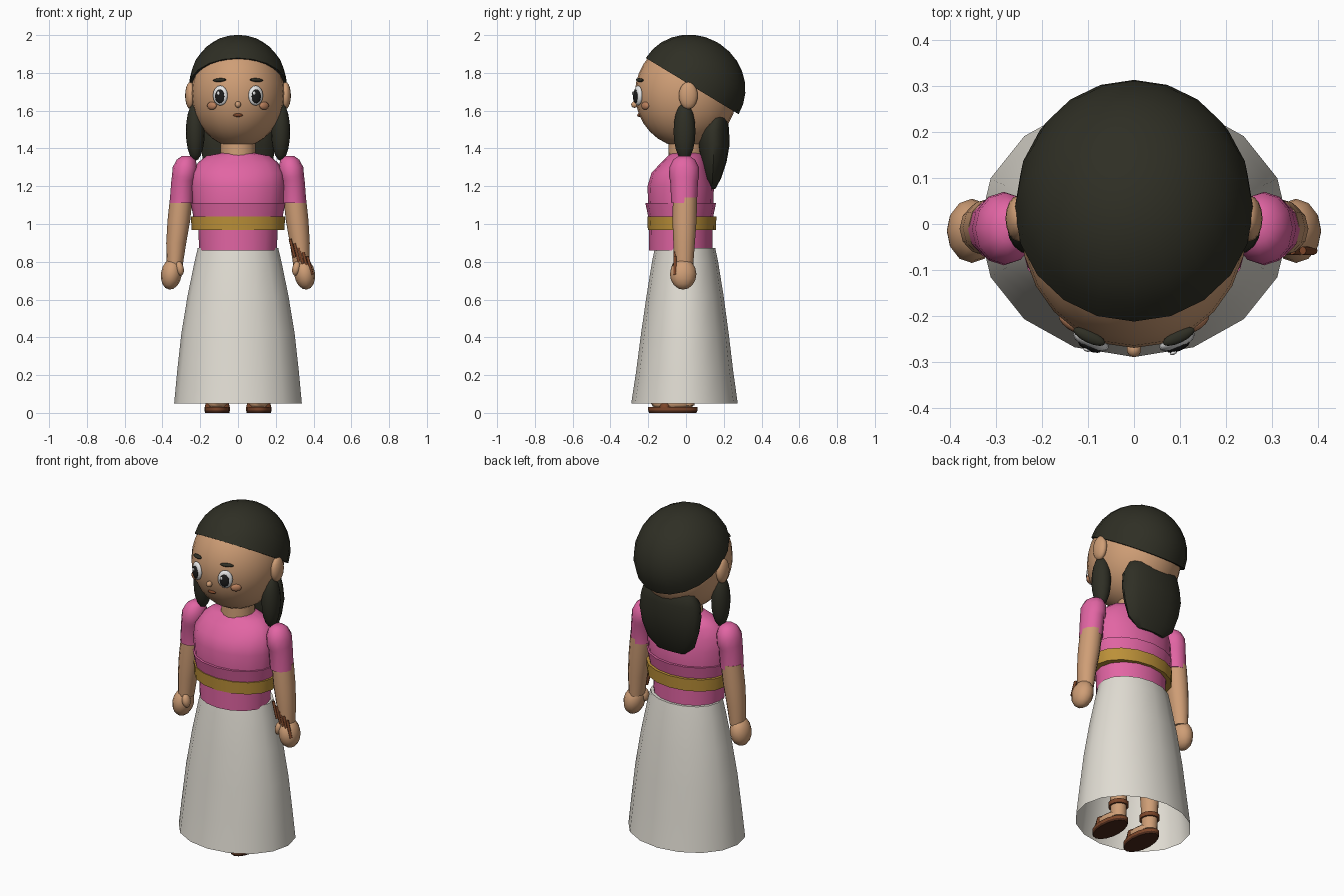
import bpy, bmesh, math
from mathutils import Matrix, Vector


def mat(name, r, g, b):
    m = bpy.data.materials.new(name)
    m.diffuse_color = (r, g, b, 1)
    return m


HAIR = mat("dark_hair", 0.028, 0.028, 0.018)
SKIN = mat("skin", 0.62, 0.34, 0.18)
PINK = mat("pink_cloth", 0.76, 0.13, 0.37)
GOLD = mat("gold_cloth", 0.50, 0.28, 0.04)
WHITE = mat("white_cloth", 0.75, 0.72, 0.65)
BROWN = mat("brown_leather", 0.20, 0.06, 0.022)
SOLE = mat("dark_sole", 0.07, 0.022, 0.01)
EYE = mat("eye_white", 0.85, 0.85, 0.85)
BLACK = mat("pupil_black", 0.012, 0.012, 0.012)
BLUSH = mat("blush", 0.50, 0.22, 0.11)


def finish(name, bm, material, angle=50):
    bmesh.ops.recalc_face_normals(bm, faces=bm.faces[:])
    me = bpy.data.meshes.new(name)
    bm.to_mesh(me)
    bm.free()
    me.materials.append(material)
    me.shade_smooth()
    me.set_sharp_from_angle(angle=math.radians(angle))
    ob = bpy.data.objects.new(name, me)
    bpy.context.collection.objects.link(ob)
    return ob


def ball(name, loc, radii, material, rot=(0, 0, 0), seg=16, rings=10):
    bm = bmesh.new()
    bmesh.ops.create_uvsphere(bm, u_segments=seg, v_segments=rings, radius=1)
    bmesh.ops.scale(bm, vec=radii, verts=bm.verts)
    ob = finish(name, bm, material)
    ob.location, ob.rotation_euler = loc, rot
    return ob


def loft(name, rings, material, seg=16, bottom=True, top=True):
    """Skin ellipses given as (x, y, z, rx, ry), lowest first."""
    bm = bmesh.new()
    loops = []
    for x, y, z, rx, ry in rings:
        loops.append([bm.verts.new((x + rx * math.cos(a), y + ry * math.sin(a), z))
                      for a in (2 * math.pi * i / seg for i in range(seg))])
    for lo, hi in zip(loops, loops[1:]):
        for i in range(seg):
            j = (i + 1) % seg
            bm.faces.new((lo[i], lo[j], hi[j], hi[i]))
    if bottom:
        bm.faces.new(loops[0][::-1])
    if top:
        bm.faces.new(loops[-1])
    return finish(name, bm, material)


# Head, neck
HC, HR = Vector((0, 0, 1.69)), (0.247, 0.27, 0.285)
ball("head", HC, HR, SKIN, seg=24, rings=16)
loft("neck", [(0, 0, 1.33, 0.095, 0.095), (0, 0, 1.46, 0.09, 0.09)], SKIN)


def on_face(name, x, z, radii, material, out=0.0, roll=0.0):
    """Flattened ball lying on the face, turned to follow it."""
    y = -HR[1] * math.sqrt(1 - (x / HR[0]) ** 2 - ((z - HC.z) / HR[2]) ** 2)
    yaw = math.atan2(x / HR[0] ** 2, -y / HR[1] ** 2)
    pos = (x + out * math.sin(yaw), y - out * math.cos(yaw), z)
    ball(name, pos, radii, material, (0, roll, yaw), 14, 8)


# Face and side pieces
for s, side in ((-1, "left"), (1, "right")):
    on_face(side + "_eye", s * 0.092, 1.68, (0.042, 0.018, 0.053), EYE, 0.004)
    on_face(side + "_pupil", s * 0.09, 1.676, (0.027, 0.010, 0.037), BLACK, 0.017)
    on_face(side + "_eye_glint", s * 0.085 - 0.008, 1.692, (0.008, 0.004, 0.010), EYE, 0.026)
    on_face(side + "_brow", s * 0.095, 1.762, (0.038, 0.014, 0.010), HAIR, 0.006, s * 0.06)
    on_face(side + "_cheek", s * 0.138, 1.626, (0.030, 0.013, 0.021), BLUSH, 0.001)
    ball(side + "_ear", (s * 0.252, 0.012, 1.68), (0.028, 0.05, 0.072), SKIN)
    ball(side + "_hair_lock", (s * 0.226, -0.008, 1.49), (0.05, 0.058, 0.155), HAIR)
on_face("nose", 0, 1.632, (0.016, 0.018, 0.017), SKIN, 0.008)
on_face("mouth", 0, 1.576, (0.026, 0.010, 0.009), BROWN, 0.001)

# Hair cap: tilted half ellipsoid
cap = []
for i in range(8):
    a = math.radians(i * 12.5)
    cap.append((0, 0, 0.267 * math.sin(a), 0.26 * math.cos(a), 0.287 * math.cos(a)))
hair = loft("hair_cap", cap, HAIR, seg=20)
hair.location = (0, 0.033, 1.73)
hair.rotation_euler = (math.radians(-31.2), 0, 0)

# Hair falling down the back
loft("back_hair", [
    (0, 0.14, 1.185, 0.09, 0.015), (0, 0.14, 1.24, 0.155, 0.045),
    (0, 0.145, 1.33, 0.185, 0.07), (0, 0.147, 1.42, 0.198, 0.084),
    (0, 0.145, 1.50, 0.19, 0.083), (0, 0.16, 1.56, 0.165, 0.06),
    (0, 0.165, 1.59, 0.12, 0.03)], HAIR)

# Top: waist, flared hem, bodice, sash
TY = -0.028
loft("waist", [(0, TY, 0.86, 0.205, 0.168), (0, TY, 1.06, 0.215, 0.17)], PINK)
loft("bodice_hem", [(0, TY, 1.03, 0.235, 0.17), (0, TY, 1.11, 0.25, 0.187)], PINK)
loft("bodice", [
    (0, TY, 1.10, 0.243, 0.172), (0, TY, 1.20, 0.25, 0.176),
    (0, TY, 1.27, 0.243, 0.155), (0, -0.01, 1.325, 0.212, 0.122),
    (0, 0, 1.362, 0.165, 0.095), (0, 0, 1.375, 0.095, 0.085)], PINK)
loft("sash", [(0, -0.022, 0.968, 0.245, 0.18), (0, -0.022, 1.04, 0.25, 0.183)], GOLD)

# Skirt, open at the bottom
loft("skirt", [
    (0, -0.008, 0.05, 0.338, 0.282), (0, -0.007, 0.22, 0.322, 0.257),
    (0, -0.006, 0.42, 0.30, 0.232), (0, -0.005, 0.62, 0.267, 0.204),
    (0, -0.005, 0.80, 0.23, 0.175), (0, -0.005, 0.872, 0.213, 0.16)],
    WHITE, bottom=False)

# Arms, hands, legs, sandals
for s, side in ((-1, "left"), (1, "right")):
    loft(side + "_sleeve", [
        (s * 0.298, -0.01, 1.112, 0.064, 0.068), (s * 0.29, -0.01, 1.23, 0.063, 0.074),
        (s * 0.284, -0.01, 1.25, 0.066, 0.08), (s * 0.28, -0.01, 1.30, 0.066, 0.078),
        (s * 0.275, -0.01, 1.34, 0.05, 0.058), (s * 0.272, -0.01, 1.36, 0.025, 0.03)], PINK, 12)
    loft(side + "_arm", [
        (s * 0.335, -0.012, 0.78, 0.042, 0.05), (s * 0.327, -0.01, 0.90, 0.053, 0.057),
        (s * 0.313, -0.008, 1.02, 0.06, 0.064), (s * 0.30, -0.005, 1.14, 0.06, 0.064)], SKIN, 12)
    ball(side + "_hand", (s * 0.353, -0.015, 0.735), (0.055, 0.07, 0.083), SKIN,
         (0, s * -0.15, 0), 12, 8)
    ball(side + "_thumb", (s * 0.308, -0.05, 0.765), (0.022, 0.028, 0.04), SKIN,
         (0, s * 0.2, 0), 10, 6)

    x = s * 0.11
    loft(side + "_leg", [(x, 0, 0.04, 0.042, 0.045), (x, 0, 0.16, 0.045, 0.05),
                         (x, 0, 0.40, 0.06, 0.065), (x, 0, 0.84, 0.07, 0.075)], SKIN, 12)
    ball(side + "_foot", (x, -0.07, 0.05), (0.06, 0.115, 0.04), SKIN, seg=12, rings=8)
    loft(side + "_sole", [(x, -0.07, 0.0, 0.064, 0.125), (x, -0.07, 0.012, 0.067, 0.13)], SOLE)
    loft(side + "_sandal", [(x, -0.07, 0.012, 0.067, 0.13), (x, -0.07, 0.03, 0.067, 0.13)], BROWN)
    loft(side + "_toe_strap", [(x, -0.11, 0.03, 0.066, 0.04), (x, -0.11, 0.075, 0.056, 0.03),
                               (x, -0.11, 0.092, 0.03, 0.024)], BROWN, 12)
    loft(side + "_ankle_strap", [(x, 0, 0.11, 0.054, 0.058),
                                 (x, 0, 0.135, 0.054, 0.058)], BROWN, 12)

# Row of thin slanted bars across one wrist
for i in range(5):
    bar = loft("wrist_bar_%d" % (i + 1), [(0, 0, -0.05, 0.008, 0.009),
                                          (0, 0, 0.05, 0.008, 0.009)], BROWN, 8)
    bar.location = (0.288 + 0.023 * i, -0.058, 0.872 - 0.023 * i)
    bar.rotation_euler = (0, -0.25, 0)
